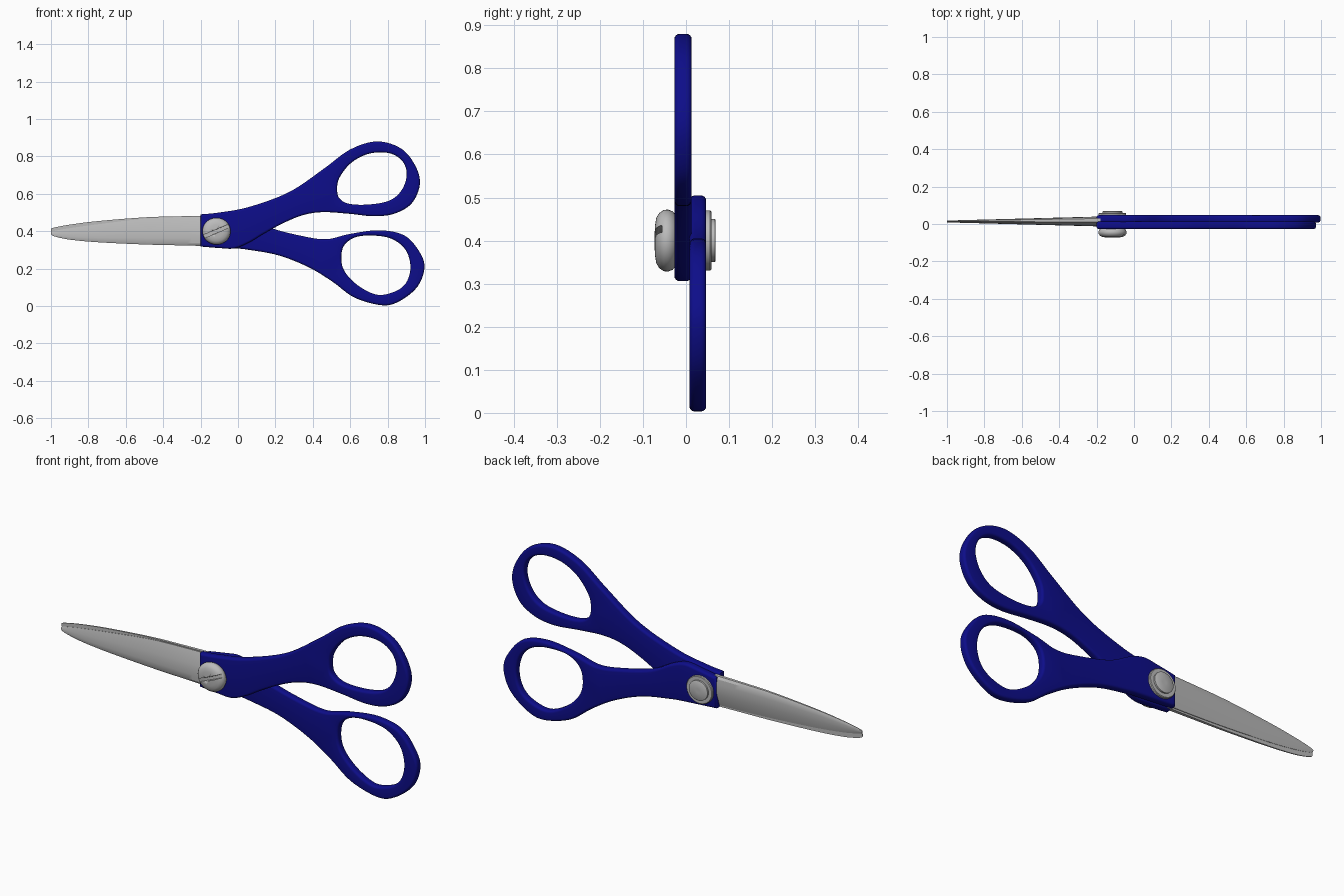
import bpy, bmesh, math
from mathutils import Vector

cube = bpy.data.objects.get("Cube")
if cube:
    bpy.data.objects.remove(cube, do_unlink=True)


def material(name, color, rough):
    m = bpy.data.materials.new(name)
    m.use_nodes = True
    m.diffuse_color = (*color, 1)
    bsdf = m.node_tree.nodes["Principled BSDF"]
    bsdf.inputs["Base Color"].default_value = (*color, 1)
    bsdf.inputs["Roughness"].default_value = rough
    return m


BLUE = material("navy blue plastic", (0.004, 0.004, 0.25), 0.5)
STEEL = material("steel grey", (0.5, 0.5, 0.5), 0.4)
PIVOT = Vector((-0.115, 0, 0.40))


def finish(name, bm, mat, angle=35):
    bmesh.ops.recalc_face_normals(bm, faces=bm.faces)
    me = bpy.data.meshes.new(name)
    bm.to_mesh(me)
    bm.free()
    me.materials.append(mat)
    ob = bpy.data.objects.new(name, me)
    bpy.context.collection.objects.link(ob)
    bpy.ops.object.select_all(action='DESELECT')
    ob.select_set(True)
    bpy.context.view_layer.objects.active = ob
    bpy.ops.object.shade_smooth_by_angle(angle=math.radians(angle))
    return ob


def spline(points, closed, steps=6):
    """Smooth curve through the points (Catmull-Rom)."""
    p = [Vector(q) for q in points]
    n = len(p)
    get = (lambda i: p[i % n]) if closed else (lambda i: p[max(0, min(n - 1, i))])
    out = []
    for i in range(n if closed else n - 1):
        a, b, c, d = get(i - 1), get(i), get(i + 1), get(i + 2)
        for k in range(steps):
            t = k / steps
            out.append(0.5 * (2 * b + (c - a) * t + (2 * a - 5 * b + 4 * c - d) * t ** 2
                              + (3 * b - a - 3 * c + d) * t ** 3))
    return out if closed else out + [p[-1]]


def inset(loop, amount):
    """Move a closed 2D loop towards its own inside."""
    n = len(loop)
    area = sum(loop[i].cross(loop[(i + 1) % n]) for i in range(n))
    s = 1 if area > 0 else -1
    out = []
    for i, v in enumerate(loop):
        a = (v - loop[i - 1]).normalized()
        b = (loop[(i + 1) % n] - v).normalized()
        na, nb = Vector((-a.y, a.x)), Vector((-b.y, b.x))
        out.append(v + (na + nb) / (1 + na.dot(nb)) * amount * s)
    return out


def bridge(bm, rings, close=True):
    for a, b in zip(rings, rings[1:]):
        n = len(a)
        for i in range(n if close else n - 1):
            j = (i + 1) % n
            bm.faces.new((a[i], a[j], b[j], b[i]))


def handle(name, outline, hole, y0, y1, r=0.012):
    """Flat plate with a finger hole and rounded rims."""
    bm = bmesh.new()
    arc = [math.pi / 2 * k / 4 for k in range(5)]
    profile = [(y0 + r * (1 - math.sin(a)), r * (1 - math.cos(a))) for a in reversed(arc)]
    profile += [(y1 - r * (1 - math.sin(a)), r * (1 - math.cos(a))) for a in arc]
    ends = ([], [])
    for loop, sign in ((spline(outline, False), 1), (spline(hole, True), -1)):
        rings = [[bm.verts.new((v.x, y, v.y)) for v in inset(loop, d * sign)]
                 for y, d in profile]
        bridge(bm, rings)
        for edges, ring in zip(ends, (rings[0], rings[-1])):
            edges += [bm.edges.get((ring[i - 1], ring[i])) for i in range(len(ring))]
    for edges in ends:
        bmesh.ops.triangle_fill(bm, edges=edges, use_beauty=True)
    return finish(name, bm, BLUE, 50)


# Handles: the front one carries the upper ring, the rear one the lower ring
handle("front_handle",
       [(-.2, .49), (-.1, .5), (.06, .53), (.275, .61), (.46, .735), (.6, .837), (.745, .88),
        (.875, .84), (.95, .746), (.972, .65), (.93, .55), (.84, .495), (.73, .48),
        (.596, .493), (.46, .502), (.355, .488), (.25, .447), (.14, .388), (.06, .34),
        (-.02, .308), (-.1, .31), (-.2, .318)],
       [(.53, .623), (.543, .687), (.607, .767), (.703, .815), (.81, .817), (.88, .773),
        (.902, .7), (.874, .618), (.81, .564), (.703, .543), (.596, .546), (.543, .575)],
       -0.027, 0.013)
handle("rear_handle",
       [(-.2, .478), (-.1, .495), (-.02, .504), (.06, .477), (.168, .42), (.33, .377),
        (.47, .357), (.596, .385), (.757, .405), (.89, .377), (.97, .29), (.997, .206),
        (.96, .104), (.864, .026), (.77, .004), (.623, .045), (.505, .13), (.38, .206),
        (.22, .27), (.06, .3), (-.02, .309), (-.2, .322)],
       [(.553, .238), (.564, .318), (.623, .366), (.714, .377), (.82, .36), (.896, .3),
        (.922, .21), (.9, .126), (.84, .078), (.746, .06), (.65, .104), (.58, .17)],
       0.008, 0.047)


def blade(name, edge, spine, side):
    """Tapering blade: flat inner face, hollow-ground bevel on the cutting edge."""
    bm = bmesh.new()
    rings = []
    for e, s in zip(spline(edge, False), spline(spine, False)):
        t = 0.005 + 0.021 * (e.x + 1) / 0.8
        h = e.y - s.y
        section = [(0, 1), (0, 0), (0.6, 0), (0.9, 0.08), (1, 0.25), (0.95, 0.6), (0.15, 1)]
        rings.append([bm.verts.new((e.x, 0.0135 + side * t * a, s.y + h * b))
                      for a, b in section])
    bridge(bm, rings)
    bm.faces.new(rings[0])
    bm.faces.new(rings[-1])
    return finish(name, bm, STEEL, 25)


# Blades, each running back inside its handle
stations = (-1, -.98, -.9, -.75, -.5, -.3, -.18)
low = (.383, .372, .355, .341, .329, .324, .321)
high = (.397, .402, .416, .437, .467, .476, .478)
rear_low = (.4, .394, .378, .36, .342, .333, .33)
rear_high = (.413, .42, .435, .454, .474, .48, .482)
blade("front_blade", list(zip(stations, high)), list(zip(stations, low)), -1)
blade("rear_blade", list(zip(stations, rear_low)), list(zip(stations, rear_high)), 1)


def lathe(name, profile, sides=40, mat=STEEL):
    """Turned part around the pivot axis; profile is (radius, y)."""
    bm = bmesh.new()
    rings = [[bm.verts.new((PIVOT.x + r * 1.05 * math.cos(k * math.tau / sides), y,
                            PIVOT.z + r * math.sin(k * math.tau / sides)))
              for k in range(sides)] for r, y in profile]
    bridge(bm, rings)
    bm.faces.new(rings[0])
    bm.faces.new(rings[-1])
    return finish(name, bm, mat)


# Domed screw head with a slanted slot
head = lathe("screw_head", [(.06, -.024), (.068, -.031), (.072, -.042), (.071, -.052),
                            (.064, -.062), (.053, -.069), (.035, -.072), (.012, -.073)])
bm = bmesh.new()
bmesh.ops.create_cube(bm, size=1)
cutter = finish("slot_cutter", bm, STEEL)
cutter.scale = (0.2, 0.036, 0.018)
cutter.rotation_euler = (0, -math.radians(23), 0)
cutter.location = (PIVOT.x, -0.074, PIVOT.z)
cutter.hide_render = True
cutter.hide_set(True)
slot = head.modifiers.new("slot", 'BOOLEAN')
slot.object = cutter
slot.solver = 'EXACT'
head.modifiers.move(len(head.modifiers) - 1, 0)

# Stepped rivet on the back
lathe("rivet_washer", [(.07, .044), (.07, .056), (.067, .059), (.05, .059)])
lathe("rivet_cap", [(.05, .055), (.05, .067), (.047, .069), (.01, .069)])
